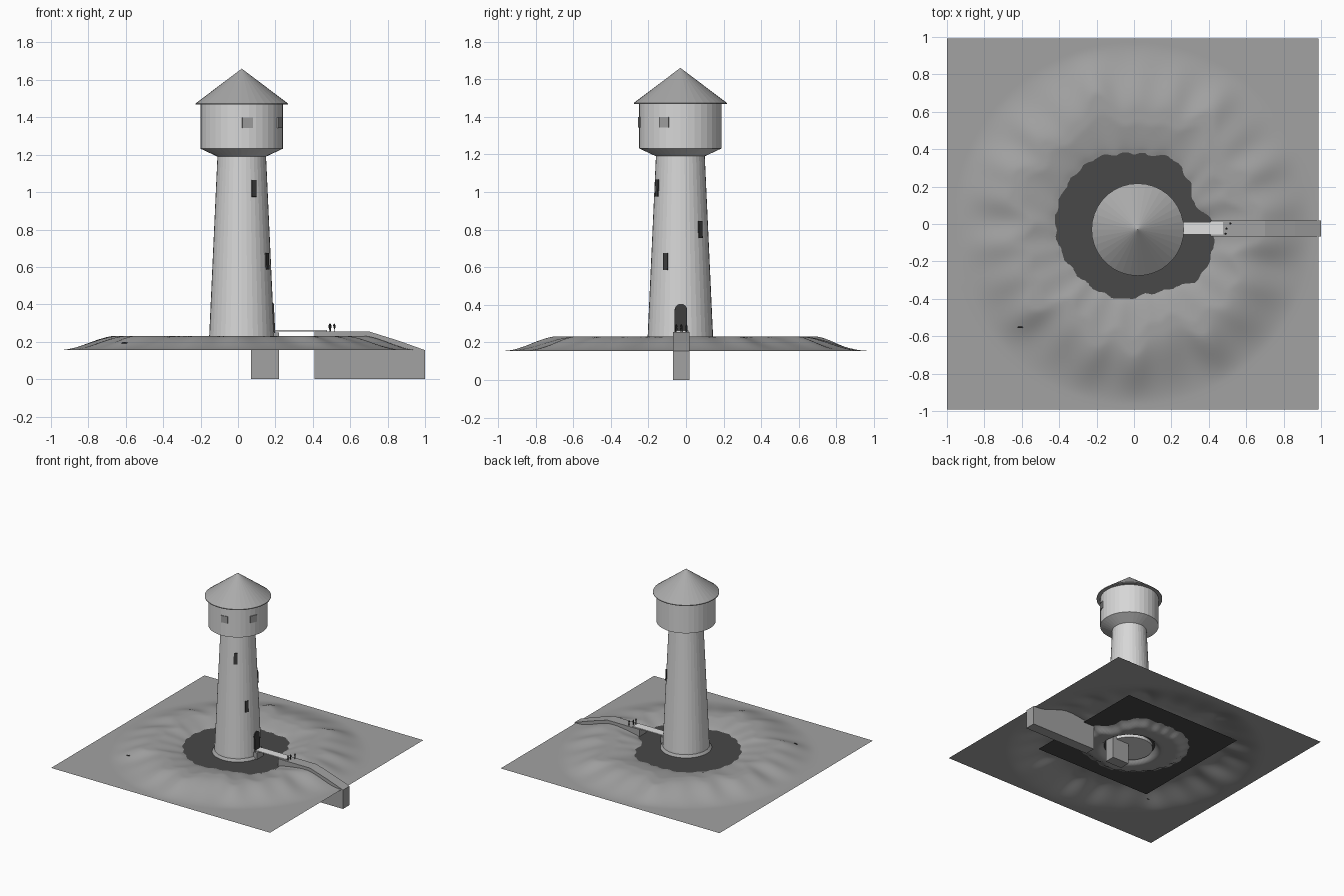
import bpy, bmesh, math
from mathutils import Matrix, Vector

if "Cube" in bpy.data.objects:
    bpy.data.objects.remove(bpy.data.objects["Cube"])

CX, CY = 0.02, -0.03            # tower axis


def material(name, v):
    m = bpy.data.materials.new(name)
    m.diffuse_color = (v, v, v, 1)
    m.use_nodes = True
    m.node_tree.nodes["Principled BSDF"].inputs["Base Color"].default_value = m.diffuse_color
    return m


EARTH = material("earth grey", 0.36)
WALL = material("plaster light grey", 0.68)
ROOF = material("roof grey", 0.40)
PLANK = material("bridge pale grey", 0.75)
WATER = material("water dark grey", 0.065)
DARK = material("opening dark grey", 0.045)
GLASS = material("pane mid grey", 0.34)


def finish(name, bm, mat, recalc=True):
    if recalc:
        bmesh.ops.recalc_face_normals(bm, faces=bm.faces)
    me = bpy.data.meshes.new(name)
    bm.to_mesh(me)
    bm.free()
    me.materials.append(mat)
    ob = bpy.data.objects.new(name, me)
    bpy.context.collection.objects.link(ob)
    return ob


def lathe(name, profile, mat, sides=36):
    """Closed surface of revolution about the tower axis."""
    bm = bmesh.new()
    rings = []
    for r, z in profile:
        if r == 0:
            rings.append([bm.verts.new((CX, CY, z))])
        else:
            rings.append([bm.verts.new((CX + r * math.cos(2 * math.pi * i / sides),
                                        CY + r * math.sin(2 * math.pi * i / sides), z))
                          for i in range(sides)])
    for a, b in zip(rings, rings[1:]):
        for i in range(sides):
            j = (i + 1) % sides
            if len(a) == 1:
                bm.faces.new((a[0], b[i], b[j]))
            elif len(b) == 1:
                bm.faces.new((a[i], a[j], b[0]))
            else:
                bm.faces.new((a[i], a[j], b[j], b[i]))
    return finish(name, bm, mat)


def box(name, lo, hi, mat):
    lo, hi = Vector(lo), Vector(hi)
    bm = bmesh.new()
    bmesh.ops.create_cube(bm, size=1, matrix=Matrix.Translation((lo + hi) / 2)
                          @ Matrix.Diagonal((hi - lo)).to_4x4())
    return finish(name, bm, mat)


def extrude(name, outline, depth, mat):
    """Extrude an outline of 3D points by a vector."""
    bm = bmesh.new()
    f = bm.faces.new([bm.verts.new(p) for p in outline])
    ex = bmesh.ops.extrude_face_region(bm, geom=[f])
    vs = [v for v in ex["geom"] if isinstance(v, bmesh.types.BMVert)]
    bmesh.ops.translate(bm, verts=vs, vec=depth)
    return finish(name, bm, mat)


def smoothstep(a, b, x):
    t = max(0, min(1, (x - a) / (b - a)))
    return t * t * (3 - 2 * t)


# --- terrain: low mound with a ring moat and a small island ---
MOAT = [0.42, 0.34, 0.38, 0.41, 0.38, 0.385, 0.41, 0.415, 0.42,
        0.425, 0.42, 0.41, 0.41, 0.41, 0.385, 0.40, 0.455, 0.45]
WATER_Z, BASE_Z, TOP_Z = 0.197, 0.155, 0.231


def moat_radius(a):
    t = (a / (2 * math.pi)) % 1 * len(MOAT)
    i = int(t) % len(MOAT)
    f = t - int(t)
    f = f * f * (3 - 2 * f)
    return MOAT[i] * (1 - f) + MOAT[(i + 1) % len(MOAT)] * f + 0.006 * math.sin(23 * a)


def ground(x, y):
    r, a = math.hypot(x, y), math.atan2(y, x)
    ripple = 0.5 * math.sin(7 * a + 1) + 0.4 * math.sin(13 * a + 2.2) + 0.35 * math.sin(22 * a + 5)
    # outer slope
    outer = 1 - smoothstep(0.62 + 0.05 * ripple, 0.97, r)
    z = BASE_Z + (TOP_Z - BASE_Z) * outer
    z += 0.005 * ripple * smoothstep(0.5, 0.75, r) * (1 - smoothstep(0.75, 0.95, r))
    # inner bank down to the moat bed
    rm = moat_radius(a)
    if r < rm:
        z = WATER_Z - (WATER_Z - 0.157) * smoothstep(0, 0.09, rm - r)
    else:
        z = min(z, WATER_Z + (TOP_Z - WATER_Z) * min(1, (r - rm) / (0.17 + 0.05 * ripple)) ** 0.7)
    # island under the tower
    ri = math.hypot(x - CX, y - CY)
    return max(z, 0.157 + 0.065 * (1 - smoothstep(0.16, 0.235, ri))) if ri < 0.24 else z


bm = bmesh.new()
bmesh.ops.create_grid(bm, x_segments=120, y_segments=120, size=0.993)
for v in bm.verts:
    v.co.x -= 0.007
    v.co.z = ground(v.co.x, v.co.y)
terrain = finish("terrain", bm, EARTH, recalc=False)
for p in terrain.data.polygons:
    p.use_smooth = True

# --- moat water sheet ---
bm = bmesh.new()
bmesh.ops.create_grid(bm, x_segments=1, y_segments=1, size=0.53,
                      matrix=Matrix.Translation((-0.02, 0.02, WATER_Z)))
finish("moat_water", bm, WATER, recalc=False)

# --- tower: tapered shaft, flared head and cone roof ---
lathe("tower_shaft", [(0, 0.17), (0.175, 0.17), (0.174, 0.23), (0.13, 1.19), (0, 1.19)], WALL)
lathe("tower_head", [(0, 1.19), (0.13, 1.19), (0.22, 1.232), (0.22, 1.472), (0, 1.472)], WALL)
lathe("cone_roof", [(0, 1.468), (0.247, 1.468), (0.247, 1.474), (0, 1.66)], ROOF)


def shaft_radius(z):
    return 0.174 - 0.044 * (z - 0.23) / 0.96


TILT = -math.atan(0.044 / 0.96)


def place(ob, angle, r, z, tilt):
    ob.matrix_world = (Matrix.Translation((CX, CY, 0)) @ Matrix.Rotation(math.radians(angle), 4, 'Z')
                       @ Matrix.Translation((r, 0, z)) @ Matrix.Rotation(tilt, 4, 'Y'))


# --- slit windows up the shaft, square windows in the head ---
for i, (ang, z) in enumerate([(-30, 0.63), (45, 0.80), (-62, 1.02)]):
    w = box(f"slit_window_{i}", (-0.0045, -0.0135, -0.045), (0.0045, 0.0135, 0.045), DARK)
    place(w, ang, shaft_radius(z) + 0.001, z, TILT)
for i, ang in enumerate([-82, -23]):
    w = box(f"head_window_{i}", (-0.0045, -0.028, -0.028), (0.0045, 0.028, 0.028), GLASS)
    place(w, ang, 0.22, 1.37, 0)

# --- arched door facing the bridge ---
arch = [(0, -0.033, -0.08), (0, 0.033, -0.08)]
arch += [(0, 0.033 * math.cos(t * math.pi / 10), 0.045 + 0.033 * math.sin(t * math.pi / 10))
         for t in range(11)]
door = extrude("arched_door", arch, (0.009, 0, 0), DARK)
place(door, 1, shaft_radius(0.325) - 0.004, 0.327, TILT)

# --- causeway, door footing and bridge deck ---
Y0, Y1 = -0.068, 0.018
extrude("causeway_ramp", [(x, Y0, z) for x, z in
                          [(0.41, 0), (1.0, 0), (1.0, 0.155), (0.86, 0.205), (0.70, 0.255), (0.41, 0.255)]],
        (0, Y1 - Y0, 0), EARTH)
box("door_footing", (0.07, Y0, 0), (0.22, Y1, 0.25), EARTH)
box("bridge_deck", (0.19, -0.056, 0.254), (0.475, 0.012, 0.262), PLANK)


# --- small standing figures at the end of the bridge ---
def figure(name, x, y, z, h=0.042):
    bm = bmesh.new()
    for dy in (-0.003, 0.003):
        bmesh.ops.create_cone(bm, cap_ends=True, segments=6, radius1=0.002, radius2=0.003, depth=h * 0.5,
                              matrix=Matrix.Translation((x, y + dy, z + h * 0.25)))
    bmesh.ops.create_cone(bm, cap_ends=True, segments=8, radius1=0.005, radius2=0.006, depth=h * 0.36,
                          matrix=Matrix.Translation((x, y, z + h * 0.62)))
    bmesh.ops.create_icosphere(bm, subdivisions=1, radius=h * 0.1,
                               matrix=Matrix.Translation((x, y, z + h * 0.9)))
    finish(name, bm, DARK)


for i, (x, y) in enumerate([(0.49, -0.052), (0.495, -0.025), (0.515, 0.003)]):
    figure(f"figure_{i}", x, y, 0.255)

# --- small dark stone lying on the mound ---
bm = bmesh.new()
bmesh.ops.create_icosphere(bm, subdivisions=1, radius=1,
                           matrix=Matrix.Translation((-0.607, -0.552, ground(-0.607, -0.552) + 0.002))
                           @ Matrix.Diagonal((0.018, 0.005, 0.005, 1)))
finish("mound_stone", bm, DARK)
